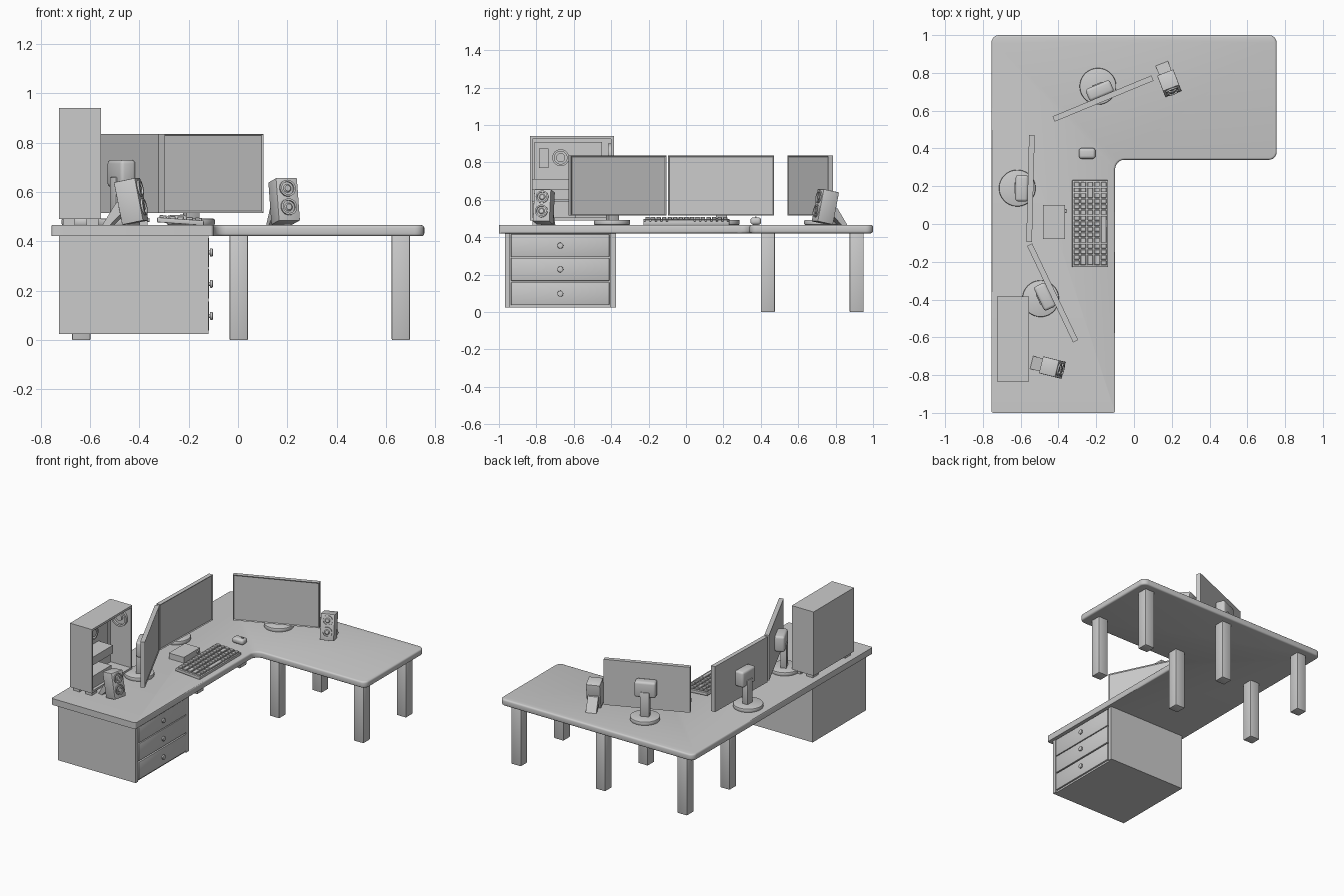
import bpy, bmesh, math
from mathutils import Matrix, Vector

if "Cube" in bpy.data.objects:
    bpy.data.objects.remove(bpy.data.objects["Cube"])

TOP = 0.466  # desk surface height
I = Matrix.Identity(4)


def finish(bm, name, mat=I, bevel=0, seg=2, weight_all=True):
    if bevel:
        edges = [e for e in bm.edges if e.calc_face_angle(0) > 0.6]
        bmesh.ops.bevel(bm, geom=edges, offset=bevel, segments=seg, profile=0.5, affect='EDGES')
    bmesh.ops.recalc_face_normals(bm, faces=bm.faces)
    me = bpy.data.meshes.new(name)
    bm.to_mesh(me)
    bm.free()
    me.polygons.foreach_set("use_smooth", [True] * len(me.polygons))
    me.set_sharp_from_angle(angle=math.radians(35))
    ob = bpy.data.objects.new(name, me)
    ob.matrix_world = mat
    bpy.context.collection.objects.link(ob)
    return ob


def add_box(bm, x, y, z):
    c = Vector(((x[0] + x[1]) / 2, (y[0] + y[1]) / 2, (z[0] + z[1]) / 2))
    s = Matrix.Diagonal((x[1] - x[0], y[1] - y[0], z[1] - z[0], 1))
    bmesh.ops.create_cube(bm, size=1, matrix=Matrix.Translation(c) @ s)


def box(name, x, y, z, mat=I, bevel=0, seg=2):
    bm = bmesh.new()
    add_box(bm, x, y, z)
    return finish(bm, name, mat, bevel, seg)


def cyl(name, c, r, h, axis='Z', mat=I, r2=None, n=32, bevel=0):
    rot = {'Z': I, 'X': Matrix.Rotation(math.pi / 2, 4, 'Y'), 'Y': Matrix.Rotation(math.pi / 2, 4, 'X')}[axis]
    bm = bmesh.new()
    bmesh.ops.create_cone(bm, cap_ends=True, segments=n, radius1=r, radius2=r if r2 is None else r2,
                          depth=h, matrix=Matrix.Translation(c) @ rot)
    return finish(bm, name, mat, bevel)


def ring(name, c, r_out, r_in, h, axis, mat=I, n=32):
    # flat annulus built by spinning a rectangular section
    rot = {'X': Matrix.Rotation(math.pi / 2, 4, 'Y'), 'Y': Matrix.Rotation(math.pi / 2, 4, 'X')}[axis]
    bm = bmesh.new()
    vs = [bm.verts.new((r, 0, z)) for r, z in ((r_in, -h/2), (r_out, -h/2), (r_out, h/2), (r_in, h/2))]
    es = [bm.edges.new((vs[i], vs[(i + 1) % 4])) for i in range(4)]
    bmesh.ops.spin(bm, geom=vs + es, cent=(0, 0, 0), axis=(0, 0, 1), angle=2 * math.pi, steps=n)
    bmesh.ops.remove_doubles(bm, verts=bm.verts, dist=1e-5)
    bmesh.ops.transform(bm, matrix=Matrix.Translation(c) @ rot, verts=bm.verts)
    return finish(bm, name, mat)


def place(x, y, deg):
    return Matrix.Translation((x, y, 0)) @ Matrix.Rotation(math.radians(deg), 4, 'Z')


# L-shaped desk top: (x, y, corner radius)
bm = bmesh.new()
corners = [(-.755, -1, .012), (-.1, -1, .012), (-.1, .34, .05), (.755, .34, .04), (.755, 1, .04), (-.755, 1, .04)]
pts = []
for i, (x, y, r) in enumerate(corners):
    p = Vector((x, y))
    a = (Vector(corners[i - 1][:2]) - p).normalized()
    b = (Vector(corners[(i + 1) % 6][:2]) - p).normalized()
    for k in range(7):
        t = math.pi / 2 * k / 6
        pts.append(p + a * r * (1 - math.sin(t)) + b * r * (1 - math.cos(t)))
f = bm.faces.new([bm.verts.new((p.x, p.y, .421)) for p in pts])
ext = bmesh.ops.extrude_face_region(bm, geom=[f])
bmesh.ops.translate(bm, vec=(0, 0, TOP - .421), verts=[v for v in ext['geom'] if isinstance(v, bmesh.types.BMVert)])
rim = [e for e in bm.edges if abs(e.verts[0].co.z - e.verts[1].co.z) < 1e-6
       and max(v.co.y for v in e.verts) > -.985]
bmesh.ops.bevel(bm, geom=rim, offset=.011, segments=3, profile=.5, affect='EDGES')
finish(bm, "desk_top")

# six legs
for i, x in enumerate((-.635, .003, .66)):
    for j, y in enumerate((.438, .912)):
        box(f"leg_{i}_{j}", (x - .037, x + .037), (y - .037, y + .037), (0, .425), bevel=.004)

# drawer cabinet with three fronts and knobs
box("cabinet", (-.725, -.13), (-.968, -.375), (.025, .422))
for i, y in enumerate(((-.968, -.94), (-.405, -.375))):
    box(f"cabinet_stile_{i}", (-.14, -.12), y, (.025, .422))
for i, z in enumerate((.098, .228, .355)):
    box(f"drawer_front_{i}", (-.14, -.118), (-.935, -.41), (z - .061, z + .061), bevel=.003)
    cyl(f"drawer_knob_stem_{i}", (-.115, -.672, z), .008, .016, 'X', n=16)
    cyl(f"drawer_knob_{i}", (-.108, -.672, z), .016, .012, 'X', n=24, bevel=.003)

# computer case, open towards +x
X, Y, Z = (-.725, -.555), (-.835, -.385), (.49, .94)
box("case_back", (X[0], X[0] + .012), Y, Z)
box("case_floor", X, Y, (Z[0], Z[0] + .015))
box("case_roof", X, Y, (Z[1] - .015, Z[1]))
box("case_front", X, (Y[0], Y[0] + .015), Z)
box("case_rear", X, (Y[1] - .015, Y[1]), Z)
for i, x in enumerate((-.685, -.59)):
    for j, y in enumerate((-.79, -.43)):
        box(f"case_foot_{i}_{j}", (x - .024, x + .024), (y - .03, y + .03), (TOP, Z[0]))
# case internals
box("graphics_card", (-.715, -.59), (-.82, -.55), (.655, .712))
box("power_supply", (-.715, -.575), (-.82, -.59), (.5, .59))
box("memory_block", (-.715, -.67), (-.787, -.735), (.77, .875))
box("mainboard", (-.715, -.703), (-.81, -.45), (.6, .91))
cyl("cooler_hub", (-.68, -.67, .825), .024, .06, 'X')
ring("cooler_ring", (-.68, -.67, .825), .045, .034, .06, 'X')
ring("rear_fan_ring", (-.64, -.407, .84), .06, .048, .02, 'Y')
cyl("rear_fan_hub", (-.64, -.405, .84), .022, .014, 'Y')


def monitor(tag, m):
    # panel faces local +x, with a slightly recessed screen
    bm = bmesh.new()
    add_box(bm, (-.015, .015), (-.283, .283), (.516, .836))
    face = max(bm.faces, key=lambda q: q.calc_center_median().x)
    bmesh.ops.inset_region(bm, faces=[face], thickness=.009)
    bmesh.ops.translate(bm, vec=(-.005, 0, 0), verts=face.verts)
    finish(bm, f"monitor_panel_{tag}", m)
    box(f"monitor_mount_{tag}", (-.08, -.012), (-.07, .07), (.62, .73), m, bevel=.015, seg=3)
    box(f"monitor_post_{tag}", (-.085, -.045), (-.03, .03), (.48, .66), m, bevel=.004)
    cyl(f"monitor_base_{tag}", (-.07, 0, TOP + .013), .097, .027, 'Z', m, n=40, bevel=.006)


monitor("centre", place(-.548, .188, -1.5))
monitor("far", place(-.164, .664, -67.5))
monitor("near", place(-.431, -.365, 25.5))


def speaker(tag, m):
    # cabinet leaning back, two cones and a rear strut
    t = m @ Matrix.Translation((0, 0, .562)) @ Matrix.Rotation(math.radians(-11.5), 4, 'Y')
    box(f"speaker_box_{tag}", (-.045, .045), (-.046, .046), (-.088, .088), t, bevel=.003)
    for i, z in enumerate((-.032, .045)):
        ring(f"speaker_ring_{tag}_{i}", (.047, 0, z), .034, .026, .012, 'X', t)
        cyl(f"speaker_cone_{tag}_{i}", (.046, 0, z), .02, .008, 'X', t, r2=.012, n=24)
    bm = bmesh.new()
    prof = [(-.112, TOP), (-.08, TOP), (-.025, .52), (-.04, .56), (-.055, .556)]
    f = bm.faces.new([bm.verts.new((x, -.035, z)) for x, z in prof])
    ext = bmesh.ops.extrude_face_region(bm, geom=[f])
    bmesh.ops.translate(bm, vec=(0, .07, 0), verts=[v for v in ext['geom'] if isinstance(v, bmesh.types.BMVert)])
    finish(bm, f"speaker_strut_{tag}", m)


speaker("far", place(.187, .745, -69))
speaker("near", place(-.433, -.76, -14))

# keyboard, tilted down towards the user at +x
kb = Matrix.Translation((-.233, .002, .482)) @ Matrix.Rotation(math.radians(4), 4, 'Y')
box("keyboard_case", (-.095, .095), (-.23, .23), (-.011, .009), kb, bevel=.003)
bm = bmesh.new()
pitch = .445 / 15
for row in range(5):
    x = -.072 + row * .036
    col = 0
    while col < 15:
        span = 5 if row == 4 and col == 4 else 2 if (row, col) in ((1, 0), (2, 0), (2, 12), (3, 0)) else 1
        y = -.2225 + col * pitch
        add_box(bm, (x - .014, x + .014), (y + .003, y + span * pitch - .003), (.006, .019))
        col += span
finish(bm, "keyboard_keys", kb, bevel=.002, seg=1)

# mouse
box("mouse", (-.292, -.204), (.345, .402), (TOP, .506), bevel=.016, seg=4)
box("mouse_wheel", (-.235, -.218), (.37, .377), (.49, .51))

# small desk box with a button
box("hub_box", (-.483, -.366), (-.08, .1), (TOP, .506))
cyl("hub_button", (-.364, .068, .487), .008, .012, 'X', n=16)
